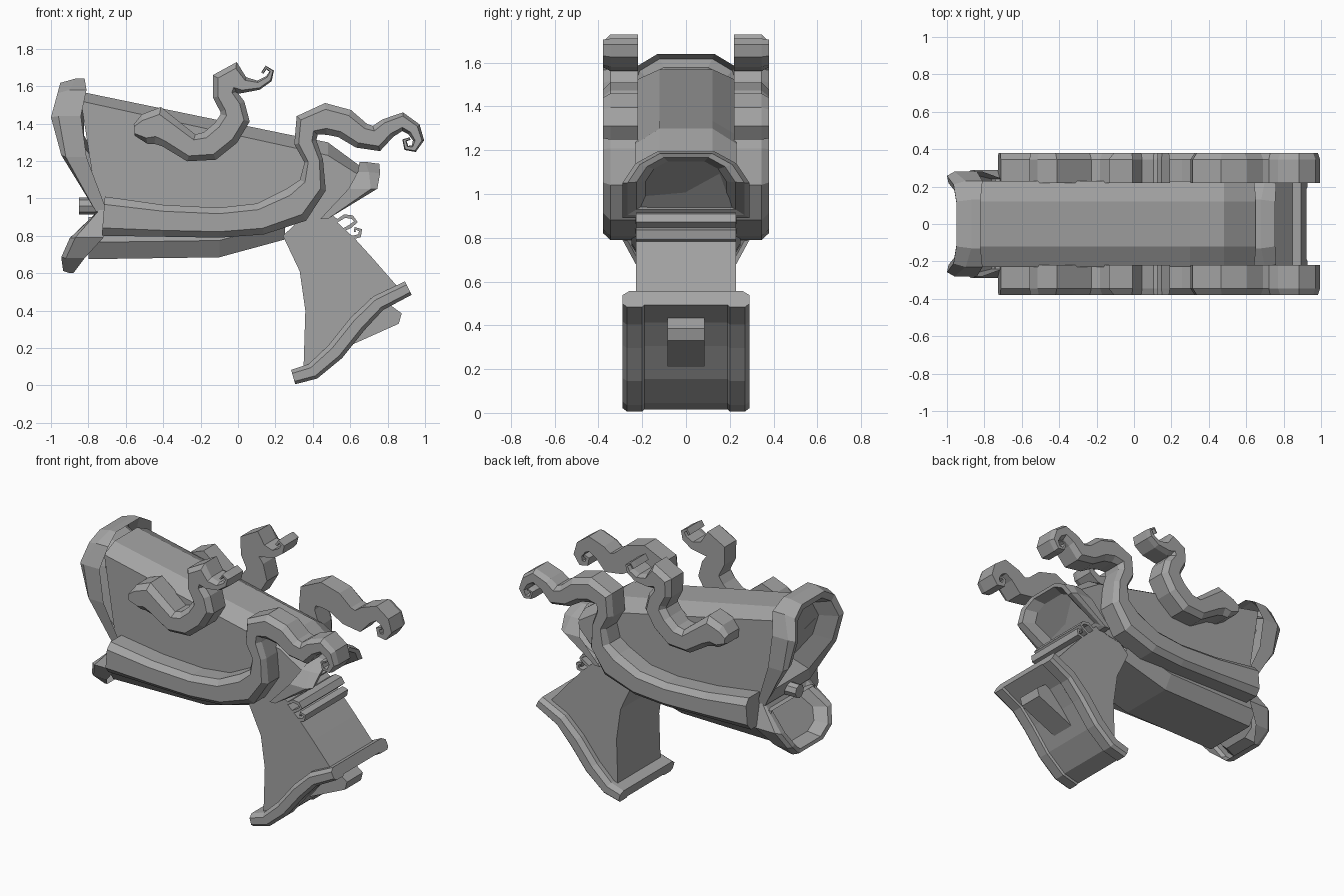
import bpy, bmesh, math
from mathutils import Vector

cube = bpy.data.objects.get("Cube")
if cube:
    bpy.data.objects.remove(cube)

grey = bpy.data.materials.new("plain_grey")
grey.use_nodes = True
grey.diffuse_color = (.37, .37, .37, 1)
grey.node_tree.nodes["Principled BSDF"].inputs["Base Color"].default_value = grey.diffuse_color


def loft(name, loops, cap_start=True, cap_end=True):
    """Skin a series of equal-length closed loops."""
    bm = bmesh.new()
    rows = [[bm.verts.new(p) for p in loop] for loop in loops]
    for a, b in zip(rows, rows[1:]):
        for i in range(len(a)):
            j = (i + 1) % len(a)
            bm.faces.new((a[i], a[j], b[j], b[i]))
    if cap_start:
        bm.faces.new(rows[0][::-1])
    if cap_end:
        bm.faces.new(rows[-1])
    bmesh.ops.recalc_face_normals(bm, faces=bm.faces)
    mesh = bpy.data.meshes.new(name)
    bm.to_mesh(mesh)
    bm.free()
    mesh.materials.append(grey)
    obj = bpy.data.objects.new(name, mesh)
    bpy.context.collection.objects.link(obj)
    return obj


def slab(name, outline, half):
    """Side outline (x, z) extruded across y."""
    return loft(name, [[(x, y, z) for x, z in outline] for y in (-half, half)])


def ribbon(name, path, section, side=1):
    """Sweep a (y, height fraction) section along a path of (x, z, width)."""
    loops = []
    for i, (x, z, w) in enumerate(path):
        a, b = path[max(i - 1, 0)], path[min(i + 1, len(path) - 1)]
        t = Vector((b[0] - a[0], b[1] - a[1])).normalized()
        loops.append([(x - t.y * w * h, side * y, z + t.x * w * h) for y, h in section])
    return loft(name, loops)


def mirrored(half):
    return half + [(-p[0], *p[1:]) for p in reversed(half)]


def collar(name, half, depth):
    """Hollow bevelled rim from (y, z, x behind, x ridge, x lip) points."""
    pts = mirrored(half)
    back, ridge, front = [[Vector((p[k], p[0], p[1])) for p in pts] for k in (2, 3, 4)]
    mid = sum(front, Vector()) / len(front)

    def shrink(k, dx=0):
        return [Vector((p.x + (mid.x - p.x) * (1 - k) * .5 + dx,
                        p.y * k, mid.z + (p.z - mid.z) * k)) for p in front]
    lip = [Vector((f.x, s.y, s.z)) for f, s in zip(front, shrink(.92))]
    return loft(name, [back, ridge, lip, shrink(.78), shrink(.64, depth)], cap_start=False)


# Upper body: bevelled roof, slanted at both ends
stations = [(-.84, -.74, .88, 1.52, 1.57), (.3, .3, .86, 1.27, 1.335),
            (.48, .42, .88, 1.23, 1.3), (.67, .47, .91, 1.11, 1.16)]
body = []
for top_x, low_x, low, shoulder, top in stations:
    half = mirrored([(.23, low_x, low), (.23, top_x, shoulder), (.12, top_x, top)])
    body.append([(x, y, z) for y, x, z in half])
loft("upper_body", body, cap_start=False)

# Lower barrel, running out to a wedge in front of the grip
barrel = []
for x, low in ((-.8, .675), (-.1, .685), (.25, .78)):
    half = mirrored([(.23, .9), (.25, low + .09), (.19, low)])
    barrel.append([(x, y, z) for y, z in half])
loft("lower_barrel", barrel, cap_start=False)

# Flared rims at the muzzle and at the rear
collar("upper_muzzle", [(.13, 1.64, -.82, -.87, -.95), (.23, 1.58, -.81, -.9, -.965),
                        (.28, 1.44, -.84, -.96, -1), (.28, 1.22, -.81, -.92, -.945),
                        (.24, .93, -.7, -.76, -.77)], .12)
collar("lower_muzzle", [(.24, .94, -.7, -.74, -.75), (.29, .79, -.72, -.87, -.9),
                        (.23, .68, -.82, -.92, -.945), (.14, .6, -.88, -.9, -.935)], .08)
collar("rear_rim", [(.13, 1.195, .65, .68, .755), (.23, 1.14, .64, .7, .76),
                    (.29, 1.05, .59, .71, .745), (.29, .89, .44, .48, .5)], -.07)

# Small pin between the two muzzles
ring = [(.045 * math.cos(k * math.pi / 4), .96 + .045 * math.sin(k * math.pi / 4)) for k in range(8)]
loft("muzzle_pin", [[(x, y, z) for y, z in ring] for x in (-.85, -.65)])

# Grip, flared foot with a shallow hollow underneath, and magazine block
slab("grip", [(.24, .8), (.33, .61), (.36, .4), (.35, .08), (.42, .09), (.55, .22),
              (.66, .36), (.86, .52), (.72, .68), (.62, .79), (.5, .9), (.4, .95)], .228)
foot = [(.295, .045, .08), (.4, .075, .09), (.52, .18, .1),
        (.64, .33, .1), (.75, .44, .09), (.91, .52, .08)]
trough = [(-.26, .5), (.26, .5), (.29, .25), (.29, -.3), (.27, -.5), (.2, -.5), (.19, -.38),
          (-.19, -.38), (-.2, -.5), (-.27, -.5), (-.29, -.3), (-.29, .25)]
ribbon("grip_foot", foot, trough)
slab("magazine_base", [(.57, .2), (.86, .33), (.875, .385), (.76, .47), (.62, .38)], .085)

# Thin scroll behind the grip
flat = [(-.228, .5), (.228, .5), (.228, -.5), (-.228, -.5)]
ribbon("scroll_upper", [(.48, .91, .03), (.53, .88, .02), (.57, .905, .02), (.61, .9, .02),
                        (.63, .875, .02), (.6, .85, .02), (.56, .83, .015)], flat)
ribbon("scroll_lower", [(.56, .83, .015), (.575, .8, .02), (.61, .79, .02), (.65, .8, .02),
                        (.655, .83, .02), (.625, .84, .015), (.625, .82, .01)], flat)

# Side rails and swirls, one pair on each side
rail = [(-.72, .905, .21), (-.4, .88, .17), (-.1, .87, .16), (.12, .89, .17),
        (.31, .965, .2), (.4, 1.07, .15), (.405, 1.2, .1), (.36, 1.3, .12),
        (.37, 1.39, .15), (.47, 1.425, .17), (.57, 1.4, .16), (.66, 1.335, .14),
        (.74, 1.32, .14), (.8, 1.375, .11), (.88, 1.41, .1), (.94, 1.37, .08),
        (.965, 1.31, .06), (.94, 1.265, .04), (.9, 1.27, .03), (.89, 1.31, .025),
        (.92, 1.32, .015)]
swirl = [(-.555, 1.365, .06), (-.5, 1.37, .16), (-.43, 1.39, .2), (-.36, 1.345, .16),
         (-.25, 1.27, .15), (-.15, 1.28, .16), (-.065, 1.35, .16), (-.015, 1.43, .16),
         (-.03, 1.49, .14), (-.07, 1.555, .13), (-.065, 1.62, .16), (-.02, 1.645, .17),
         (.03, 1.605, .09), (.11, 1.605, .05), (.165, 1.64, .04), (.18, 1.68, .025),
         (.15, 1.7, .02), (.13, 1.67, .015)]
edge = [(.22, .5), (.345, .5), (.38, .3), (.38, -.3), (.345, -.5), (.22, -.5)]
for label, side in (("left", 1), ("right", -1)):
    ribbon(label + "_rail", rail, edge, side)
    ribbon(label + "_swirl", swirl, edge, side)
